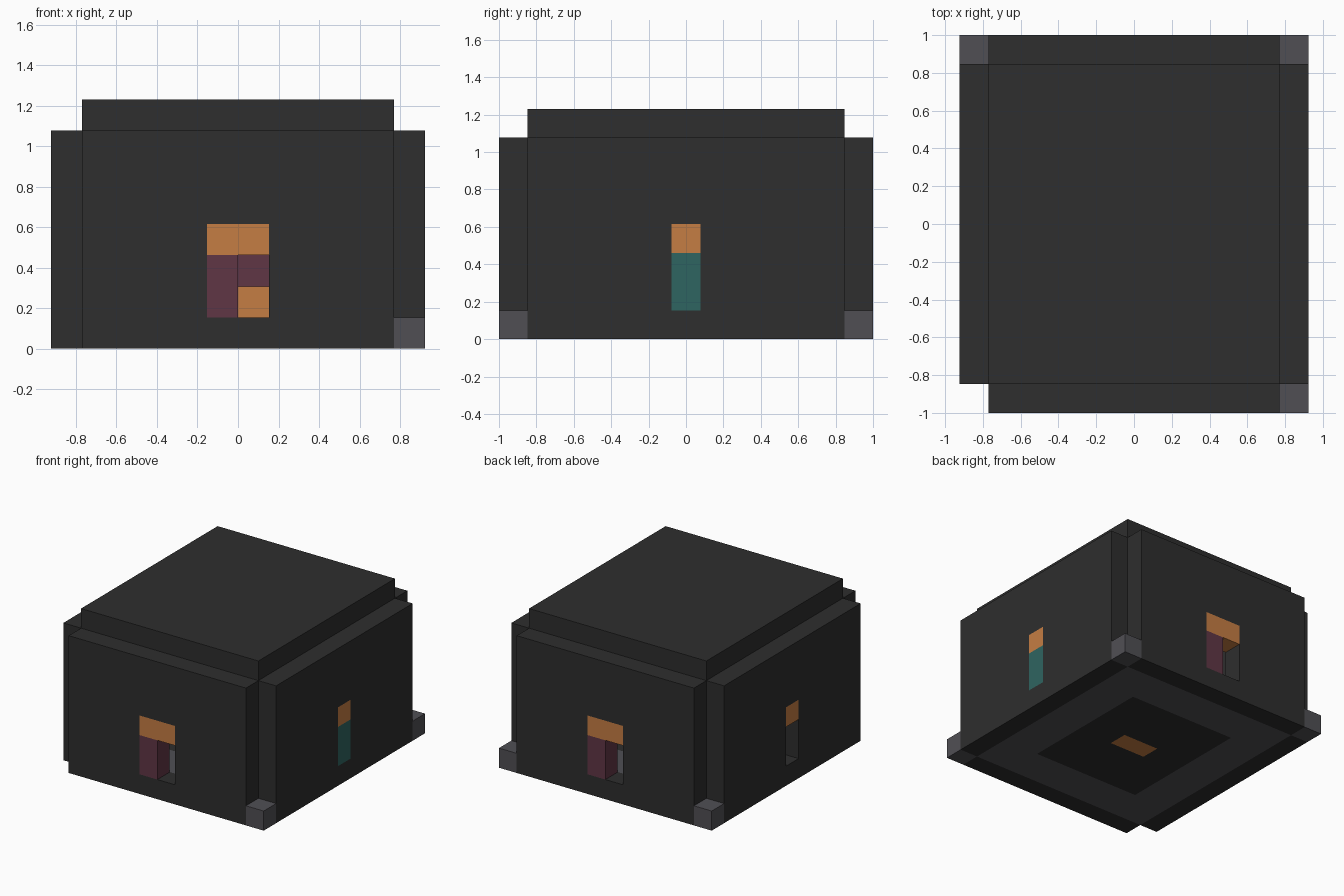
import bpy
import bmesh

U = 2 / 13  # one block; all sizes below are in blocks

if "Cube" in bpy.data.objects:
    bpy.data.objects.remove(bpy.data.objects["Cube"], do_unlink=True)


def linear(c):
    c /= 255
    return c / 12.92 if c <= 0.04045 else ((c + 0.055) / 1.055) ** 2.4


def material(name, r, g, b):
    mat = bpy.data.materials.new(name)
    col = (linear(r), linear(g), linear(b), 1)
    mat.diffuse_color = col
    mat.use_nodes = True
    bsdf = mat.node_tree.nodes["Principled BSDF"]
    bsdf.inputs["Base Color"].default_value = col
    return mat


charcoal = material("charcoal", 46, 46, 46)
grey = material("stone grey", 80, 79, 84)
orange = material("warm orange", 197, 125, 67)
maroon = material("maroon", 96, 54, 69)
teal = material("teal", 47, 101, 97)


def box(name, mat, x, y, z):
    """Box spanning the given (low, high) block ranges."""
    bm = bmesh.new()
    bmesh.ops.create_cube(bm, size=1)
    for v in bm.verts:
        for i, (lo, hi) in enumerate((x, y, z)):
            v.co[i] = U * (hi if v.co[i] > 0 else lo)
    mesh = bpy.data.meshes.new(name)
    bm.to_mesh(mesh)
    bm.free()
    ob = bpy.data.objects.new(name, mesh)
    bpy.context.collection.objects.link(ob)
    if mat:
        mesh.materials.append(mat)
    return ob


def cut(ob, x, y, z):
    """Cut a box-shaped hole through an object."""
    cutter = box("cutter", None, x, y, z)
    cutter.hide_render = True
    mod = ob.modifiers.new("opening", "BOOLEAN")
    mod.operation = "DIFFERENCE"
    mod.solver = "EXACT"
    mod.object = cutter
    bpy.context.view_layer.objects.active = ob
    bpy.ops.object.modifier_apply(modifier=mod.name)
    bpy.data.objects.remove(cutter, do_unlink=True)


# front and back walls, each with a lintel and a half-open door
for side, s in (("front", -1), ("back", 1)):
    y = tuple(sorted((5.5 * s, 6.5 * s)))
    wall = box(side + "_wall", charcoal, (-5, 5), y, (0, 7))
    cut(wall, (-1, 1), (y[0] - 1, y[1] + 1), (1, 4))
    box(side + "_lintel", orange, (-1, 1), y, (3, 4))
    box(side + "_door", maroon, tuple(sorted((0, s))), y, (1, 3))

# side walls, each with a narrow opening and a lintel
for side, s in (("left", 1), ("right", -1)):
    x = tuple(sorted((5 * s, 6 * s)))
    wall = box(side + "_wall", charcoal, x, (-5.5, 5.5), (0, 7))
    cut(wall, (x[0] - 1, x[1] + 1), (-0.5, 0.5), (1, 4))
    box(side + "_lintel", orange, x, (-0.5, 0.5), (3, 4))
box("left_door", teal, (5, 6), (-0.5, 0.5), (1, 3))

# roof
box("roof", charcoal, (-5, 5), (-5.5, 5.5), (7, 8))

# floor: grey border, dark middle, orange block in the centre
border = box("floor_border", grey, (-5, 5), (-5.5, 5.5), (0, 1))
cut(border, (-3, 3), (-3.5, 3.5), (-1, 2))
middle = box("floor_middle", charcoal, (-3, 3), (-3.5, 3.5), (0, 1))
cut(middle, (-1, 1), (-0.5, 0.5), (-1, 2))
box("centre_block", orange, (-1, 1), (-0.5, 0.5), (0, 2))

# corner stones on three of the four corners
for name, sx, sy in (("front_left", 1, -1), ("back_left", 1, 1), ("back_right", -1, 1)):
    box(name + "_corner_stone", grey, tuple(sorted((5 * sx, 6 * sx))),
        tuple(sorted((5.5 * sy, 6.5 * sy))), (0, 1))
